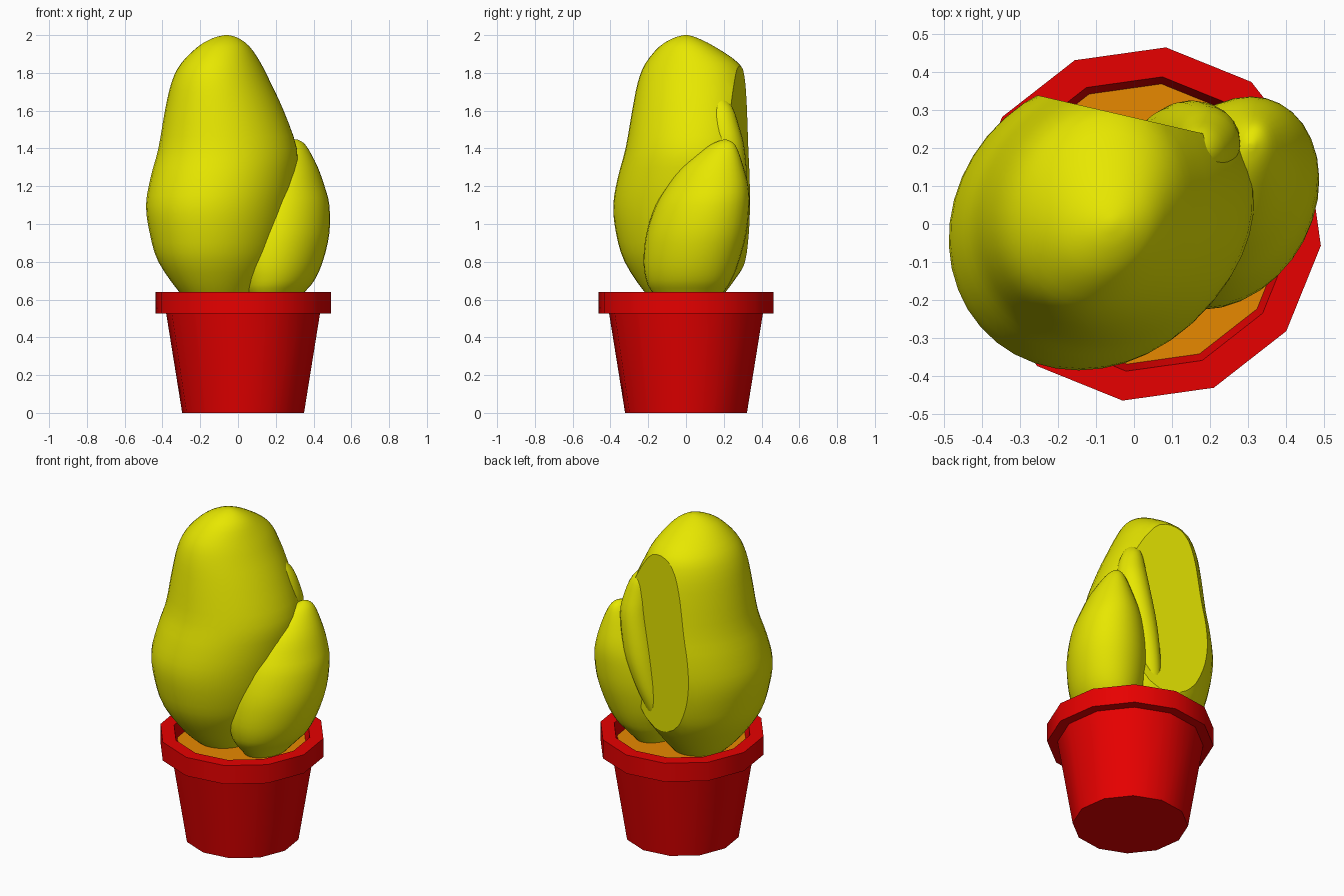
import bpy, bmesh, math
from mathutils import Vector

cube = bpy.data.objects.get("Cube")
if cube:
    bpy.data.objects.remove(cube, do_unlink=True)


def material(name, rgb):
    m = bpy.data.materials.new(name)
    m.use_nodes = True
    m.diffuse_color = (*rgb, 1)
    m.node_tree.nodes["Principled BSDF"].inputs["Base Color"].default_value = (*rgb, 1)
    return m


RED = material("pot_red", (0.8, 0.0, 0.0))
SOIL = material("soil_orange", (0.8, 0.25, 0.0))
YELLOW = material("plant_yellow", (0.8, 0.8, 0.0))


def refine(rows, steps=3):
    """Catmull-Rom interpolation between rows of numbers."""
    rows = [Vector(r) for r in rows]
    out = []
    for i in range(len(rows) - 1):
        p1, p2 = rows[i], rows[i + 1]
        p0, p3 = rows[max(i - 1, 0)], rows[min(i + 2, len(rows) - 1)]
        for k in range(steps):
            t = k / steps
            out.append(0.5 * (2 * p1 + (p2 - p0) * t + (2 * p0 - 5 * p1 + 4 * p2 - p3) * t * t
                              + (3 * p1 - p0 - 3 * p2 + p3) * t ** 3))
    return out + [rows[-1]]


def loft(name, rows, mat, sides, turn=0.0, skew=0.0, cap_top=True, cut=None, sharp=25):
    """Skin elliptical rings given as (z, left, right, front, back); skew slants them in plan."""
    bm = bmesh.new()
    rings = []
    for z, l, r, f, b in rows:
        ring = []
        for i in range(sides):
            a = turn + math.tau * i / sides
            dy = (b - f) / 2 * math.sin(a)
            ring.append(bm.verts.new(((l + r) / 2 + (r - l) / 2 * math.cos(a) + skew * dy,
                                      (f + b) / 2 + dy, z)))
        rings.append(ring)
    for lo, hi in zip(rings, rings[1:]):
        for i in range(sides):
            j = (i + 1) % sides
            bm.faces.new((lo[i], lo[j], hi[j], hi[i]))
    bm.faces.new(rings[0][::-1])
    if cap_top:
        bm.faces.new(rings[-1])
    # slice off one side and close it with a flat face
    if cut:
        res = bmesh.ops.bisect_plane(bm, geom=bm.verts[:] + bm.edges[:] + bm.faces[:],
                                     plane_co=cut[0], plane_no=cut[1], clear_outer=True)
        edges = [e for e in res["geom_cut"] if isinstance(e, bmesh.types.BMEdge)]
        bmesh.ops.edgeloop_fill(bm, edges=edges)
    bmesh.ops.recalc_face_normals(bm, faces=bm.faces[:])
    mesh = bpy.data.meshes.new(name)
    bm.to_mesh(mesh)
    bm.free()
    mesh.materials.append(mat)
    ob = bpy.data.objects.new(name, mesh)
    bpy.context.collection.objects.link(ob)
    bpy.ops.object.select_all(action="DESELECT")
    ob.select_set(True)
    bpy.context.view_layer.objects.active = ob
    bpy.ops.object.shade_smooth_by_angle(angle=math.radians(sharp))
    return ob


def circle(z, r, cx=0.027):
    return (z, cx - r, cx + r, -r, r)


# Twelve-sided pot with a stepped rim and tapered inside
TURN = math.radians(-7)
pot = [(0, 0.325), (0.525, 0.41), (0.525, 0.468), (0.64, 0.468), (0.64, 0.39), (0.56, 0.37)]
loft("pot", [circle(*p) for p in pot], RED, 12, TURN, cap_top=False, sharp=40)
loft("soil", [circle(0.54, 0.367), circle(0.565, 0.372)], SOIL, 12, TURN, sharp=40)

# Large lobe, with a flat slice on its back
large = [
    (0.55, -0.22, 0.04, -0.13, 0.13), (0.64, -0.31, 0.10, -0.22, 0.21),
    (0.80, -0.42, 0.20, -0.325, 0.32), (0.95, -0.465, 0.25, -0.37, 0.37),
    (1.10, -0.485, 0.28, -0.385, 0.39), (1.25, -0.46, 0.305, -0.36, 0.395),
    (1.40, -0.42, 0.31, -0.32, 0.385), (1.60, -0.385, 0.24, -0.285, 0.36),
    (1.75, -0.35, 0.17, -0.255, 0.33), (1.85, -0.30, 0.12, -0.215, 0.28),
    (1.94, -0.21, 0.06, -0.14, 0.15), (1.985, -0.13, 0.0, -0.065, 0.06),
    (2.0, -0.07, -0.05, -0.01, 0.01)]
loft("large_lobe", refine(large), YELLOW, 40, skew=0.11,
     cut=(Vector((0, 0.28, 1)), Vector((0.224, 0.97, 0)).normalized()))

# Small lobe leaning on the large one
small = [
    (0.55, 0.10, 0.27, -0.11, 0.13), (0.64, 0.04, 0.35, -0.18, 0.20),
    (0.70, 0.02, 0.40, -0.21, 0.24), (0.80, 0.0, 0.445, -0.225, 0.28),
    (0.95, 0.01, 0.48, -0.21, 0.32), (1.10, 0.05, 0.48, -0.16, 0.335),
    (1.20, 0.10, 0.455, -0.10, 0.33), (1.30, 0.16, 0.42, -0.025, 0.305),
    (1.39, 0.23, 0.375, 0.085, 0.275), (1.43, 0.27, 0.345, 0.15, 0.25),
    (1.447, 0.30, 0.315, 0.20, 0.215)]
loft("small_lobe", refine(small), YELLOW, 32, skew=0.16)

# Narrow fold along the edge of the flat slice
fold = [
    (0.70, -0.03, 0.05, 0.14, 0.22), (0.90, 0.0, 0.14, 0.12, 0.285),
    (1.05, 0.03, 0.20, 0.12, 0.315), (1.2, 0.06, 0.25, 0.12, 0.325),
    (1.4, 0.10, 0.28, 0.12, 0.31), (1.52, 0.11, 0.265, 0.12, 0.28),
    (1.62, 0.12, 0.225, 0.13, 0.245), (1.68, 0.13, 0.17, 0.15, 0.19)]
loft("back_fold", refine(fold), YELLOW, 20)
